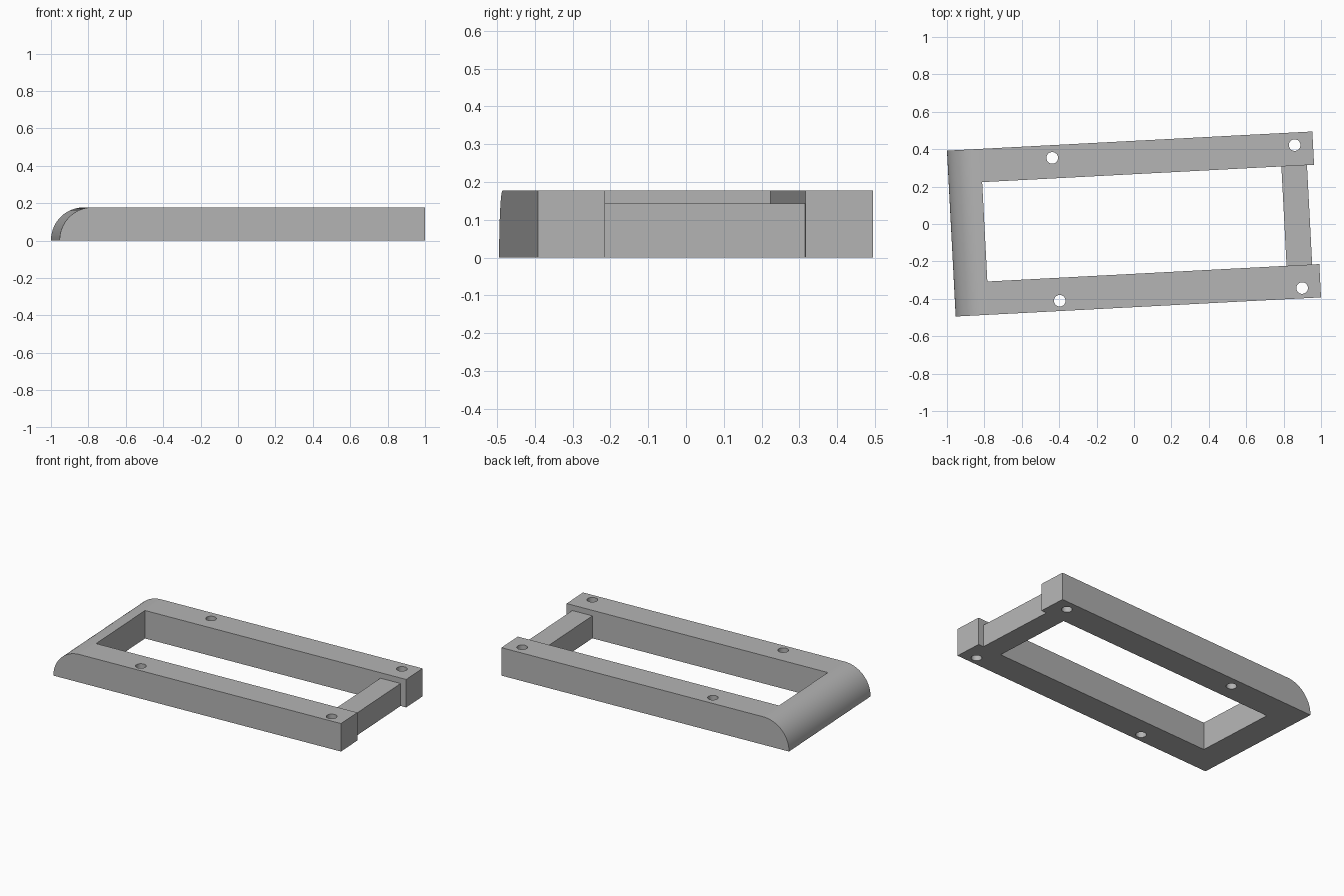
import bpy, bmesh, math
from mathutils import Matrix

old = bpy.data.objects.get("Cube")
if old:
    bpy.data.objects.remove(old, do_unlink=True)

HALF_L, HALF_W, HEIGHT = 0.978, 0.444, 0.178   # frame size
INNER_W, INNER_X = 0.266, -0.799               # opening between the rails
RADIUS = 0.176                                 # rounded end
TILT = Matrix.Rotation(math.radians(3), 4, "Z")

grey = bpy.data.materials.new("plain grey")
grey.use_nodes = True
colour = (0.46, 0.46, 0.46, 1)
grey.diffuse_color = colour
grey.node_tree.nodes["Principled BSDF"].inputs["Base Color"].default_value = colour


def finish(name, bm):
    bmesh.ops.recalc_face_normals(bm, faces=bm.faces)
    mesh = bpy.data.meshes.new(name)
    bm.to_mesh(mesh)
    bm.free()
    mesh.materials.append(grey)
    obj = bpy.data.objects.new(name, mesh)
    bpy.context.collection.objects.link(obj)
    return obj


def box(name, x0, x1, half_y, z0, z1):
    bm = bmesh.new()
    bmesh.ops.create_cube(bm, size=1)
    bmesh.ops.scale(bm, vec=(x1 - x0, 2 * half_y, z1 - z0), verts=bm.verts)
    bmesh.ops.translate(bm, vec=((x0 + x1) / 2, 0, (z0 + z1) / 2), verts=bm.verts)
    return finish(name, bm)


# Frame body: side profile with a rounded end, extruded across the width
bm = bmesh.new()
profile = [(HALF_L, HEIGHT), (HALF_L, 0), (-HALF_L, 0)]
for i in range(25):
    a = math.pi / 2 * i / 24
    profile.append((-HALF_L + RADIUS * (1 - math.cos(a)),
                    HEIGHT - RADIUS * (1 - math.sin(a))))
side = bm.faces.new([bm.verts.new((x, -HALF_W, z)) for x, z in profile])
ext = bmesh.ops.extrude_face_region(bm, geom=[side])
verts = [g for g in ext["geom"] if isinstance(g, bmesh.types.BMVert)]
bmesh.ops.translate(bm, vec=(0, 2 * HALF_W, 0), verts=verts)
frame = finish("frame", bm)

# Cutters: the opening and four screw holes
opening = box("opening_cutter", INNER_X, 1.2, INNER_W, -0.1, 0.3)
bm = bmesh.new()
for x in (-0.418, 0.880):
    for y in (0.376, -0.389):
        bmesh.ops.create_cone(bm, cap_ends=True, segments=32, radius1=0.031,
                              radius2=0.031, depth=0.6,
                              matrix=Matrix.Translation((x, y, 0.1)))
holes = finish("hole_cutter", bm)

for cutter in (opening, holes):
    cutter.hide_render = True
    mod = frame.modifiers.new(cutter.name, "BOOLEAN")
    mod.operation = "DIFFERENCE"
    mod.solver = "EXACT"
    mod.object = cutter

# Bake the cuts and drop the cutters
graph = bpy.context.evaluated_depsgraph_get()
cut_mesh = bpy.data.meshes.new_from_object(frame.evaluated_get(graph))
frame.modifiers.clear()
frame.data = cut_mesh
for cutter in (opening, holes):
    bpy.data.objects.remove(cutter, do_unlink=True)

# Lower crossbar joining the rails near the open end
crossbar = box("crossbar", 0.803, 0.940, INNER_W, 0, 0.143)

for obj in (frame, crossbar):
    obj.data.transform(TILT)

bpy.ops.object.select_all(action="DESELECT")
frame.select_set(True)
bpy.context.view_layer.objects.active = frame
bpy.ops.object.shade_smooth_by_angle(angle=math.radians(30))
